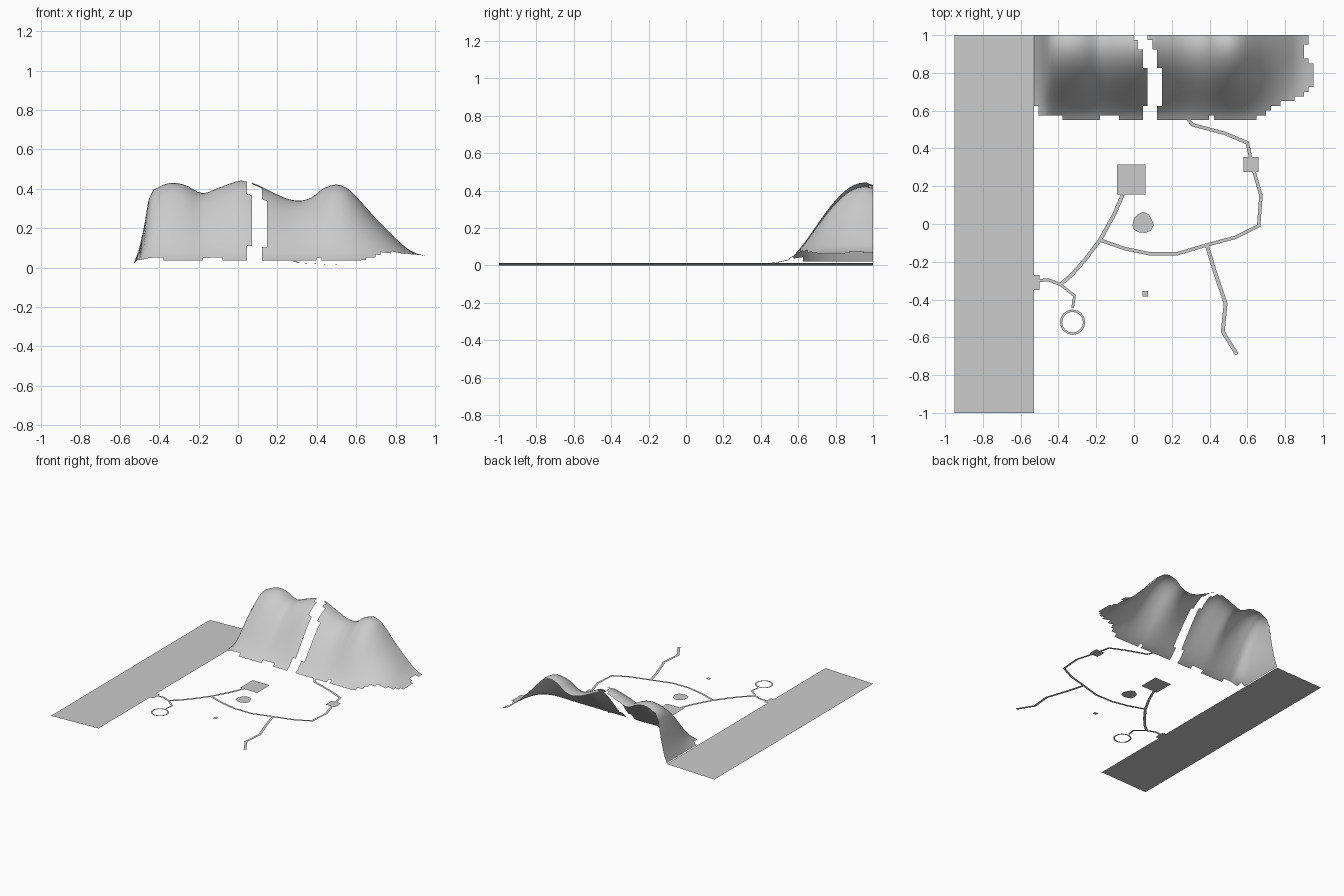
import bpy, math
from mathutils import Vector

if "Cube" in bpy.data.objects:
    bpy.data.objects.remove(bpy.data.objects["Cube"])

FLAT = 0.012   # level of the low ground


def add_mesh(name, verts, faces, smooth=False):
    me = bpy.data.meshes.new(name)
    me.from_pydata([tuple(v) for v in verts], [], faces)
    me.update()
    ob = bpy.data.objects.new(name, me)
    bpy.context.collection.objects.link(ob)
    for p in me.polygons:
        p.use_smooth = smooth
    return ob


def patch(name, pts, z=FLAT):
    return add_mesh(name, [(x, y, z) for x, y in pts], [tuple(range(len(pts)))])


def rect(name, x0, x1, y0, y1, z=FLAT):
    return patch(name, [(x0, y0), (x1, y0), (x1, y1), (x0, y1)], z)


def ribbon(name, pts, width=0.02):
    """Flat mitred strip along a path; points are (x, y) or (x, y, z)."""
    p = [Vector((q[0], q[1], q[2] if len(q) > 2 else FLAT)) for q in pts]
    verts = []
    for i, c in enumerate(p):
        a = (c - p[i - 1]).xy.normalized() if i else (p[1] - c).xy.normalized()
        b = (p[i + 1] - c).xy.normalized() if i < len(p) - 1 else a
        t = (a + b).normalized()
        w = width / 2 / max(0.5, t.dot(a))
        n = Vector((-t.y, t.x, 0)) * w
        verts += [c - n, c + n]
    faces = [(2 * i, 2 * i + 2, 2 * i + 3, 2 * i + 1) for i in range(len(p) - 1)]
    return add_mesh(name, verts, faces)


# Mountain height along the ridge (x, z), smoothly interpolated
RIDGE = [(-.55, .01), (-.53, .02), (-.49, .14), (-.45, .36), (-.40, .41), (-.34, .43),
         (-.27, .42), (-.18, .378), (-.10, .405), (.02, .443), (.09, .425), (.15, .395),
         (.25, .35), (.32, .34), (.38, .36), (.43, .40), (.50, .422), (.56, .40),
         (.62, .34), (.70, .25), (.80, .15), (.87, .09), (.95, .06), (1.0, .055)]


def ridge(x):
    for i in range(1, len(RIDGE) - 2):
        (x0, z0), (x1, z1), (x2, z2), (x3, z3) = RIDGE[i - 1:i + 3]
        if x <= x2 or i == len(RIDGE) - 3:
            h = x2 - x1
            t = min(1, max(0, (x - x1) / h))
            m1 = (z2 - z0) / (x2 - x0) * h
            m2 = (z3 - z1) / (x3 - x1) * h
            return ((2*t**3 - 3*t*t + 1) * z1 + (t**3 - 2*t*t + t) * m1
                    + (3*t*t - 2*t**3) * z2 + (t**3 - t*t) * m2)


def height(x, y):
    top = ridge(x)
    base = min(top, .035 + .025 * min(1, max(0, (x - .6) / .3)))
    s = math.sin(math.pi / 2 * max(0, (y - .55) / .405))
    return base + (top - base) * s ** 1.35


def lookup(table, v):
    """Value of the first step whose upper limit lies above v."""
    return next(val for lim, val in table if v < lim)


# Stepped outline of the mountains
FRONT = [(-.505, .63), (-.38, .58), (-.18, .55), (-.07, .575), (.40, .55), (.42, .575),
         (.65, .55), (.69, .58), (.72, .605), (.77, .63), (.85, .655), (.89, .68),
         (.92, .705), (9, .73)]
GAP_LEFT = [(.63, .045), (.83, .07), (.93, .045), (.975, .02), (9, -.005)]
GAP_RIGHT = [(.63, .12), (.83, .145), (.925, .12), (.975, .095), (9, .07)]
EAST = [(.85, .95), (.88, .92), (.95, .895), (9, .92)]

CELL = 0.025
NX, NY = 59, 18
STEP_X = 1.48 / NX


def mountain(name, inside):
    index, verts, faces = {}, [], []
    for i in range(NX):
        for j in range(NY):
            cx, cy = -.53 + (i + .5) * STEP_X, .55 + (j + .5) * CELL
            if cy < lookup(FRONT, cx) or cx > lookup(EAST, cy) or not inside(cx, cy):
                continue
            face = []
            for a, b in ((i, j), (i + 1, j), (i + 1, j + 1), (i, j + 1)):
                if (a, b) not in index:
                    index[a, b] = len(verts)
                    x, y = -.53 + a * STEP_X, .55 + b * CELL
                    verts.append((x, y, height(x, y)))
                face.append(index[a, b])
            faces.append(face)
    return add_mesh(name, verts, faces, smooth=True)


# Two mountains with the ravine between them
mountain("west_mountain", lambda x, y: x < lookup(GAP_LEFT, y))
mountain("east_mountain", lambda x, y: x > lookup(GAP_RIGHT, y))

# Coastal strip rising gently inland, and its landing
add_mesh("coast_strip", [(-.95, -1, 0), (-.53, -1, FLAT), (-.53, 1, FLAT), (-.95, 1, 0)],
         [(0, 1, 2, 3)])
rect("landing", -.53, -.50, -.35, -.27)

# Roads
ribbon("town_road", [(-.06, .155), (-.105, .05), (-.18, -.085), (-.26, -.19),
                     (-.33, -.27), (-.39, -.32)])
ribbon("landing_road", [(-.39, -.32), (-.455, -.295), (-.50, -.30)], .016)
ribbon("ring_road", [(-.39, -.32), (-.315, -.38), (-.325, -.445)], .014)
ribbon("main_road", [(-.18, -.085), (-.05, -.13), (.08, -.157), (.23, -.157), (.39, -.11),
                     (.54, -.07), (.66, -.01), (.672, .15), (.625, .315), (.60, .43),
                     (.48, .48, .015), (.31, .525, .024), (.283, .56, .033)], .018)
ribbon("south_road", [(.385, -.11), (.43, -.26), (.485, -.42), (.47, -.57), (.545, -.69)])

# Settlement plots and pond
rect("town_plot", -.09, .06, .155, .315)
rect("east_plot", .58, .66, .275, .355)
rect("small_plot", .045, .073, -.383, -.355)
patch("pond", [(.05, .065), (.02, .05), (0, .03), (-.008, -.005), (0, -.03), (.03, -.045),
               (.06, -.047), (.09, -.035), (.105, -.005), (.095, .02), (.08, .05)])

# Ring wall
N = 16
ring = [(-.325 + r * math.cos(2 * math.pi * k / N), -.52 + r * math.sin(2 * math.pi * k / N), FLAT)
        for k in range(N) for r in (.055, .067)]
add_mesh("ring", ring, [(2*k, 2*k + 1, (2*k + 3) % (2*N), (2*k + 2) % (2*N)) for k in range(N)])
